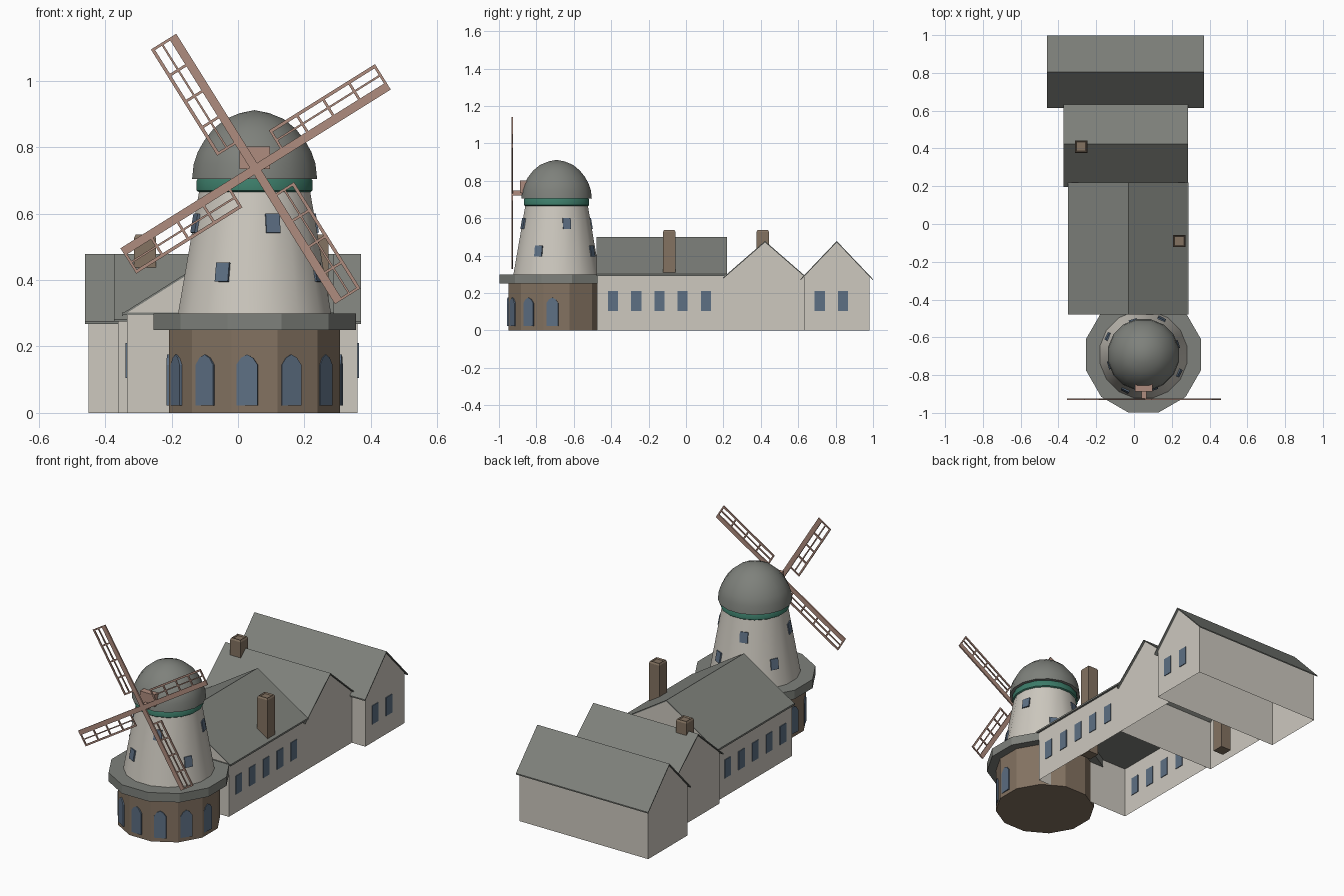
import bpy, bmesh, math
from math import radians, cos, sin, pi
from mathutils import Matrix, Vector

if "Cube" in bpy.data.objects:
    bpy.data.objects.remove(bpy.data.objects["Cube"])


def material(name, r, g, b):
    m = bpy.data.materials.new(name)
    m.use_nodes = True
    m.diffuse_color = (r, g, b, 1)
    m.node_tree.nodes["Principled BSDF"].inputs["Base Color"].default_value = (r, g, b, 1)
    return m


PLASTER = material("pale plaster", .61, .58, .52)
SLATE = material("grey slate", .21, .22, .2)
BRICK = material("brown brick", .23, .17, .12)
GLASS = material("blue grey glass", .11, .16, .23)
GREEN = material("green paint", .045, .2, .14)
TIMBER = material("rosy timber", .43, .265, .21)

CX, CY = .05, -.692      # mill axis


def finish(name, bm, mat, smooth=False):
    bmesh.ops.recalc_face_normals(bm, faces=bm.faces)
    me = bpy.data.meshes.new(name)
    bm.to_mesh(me)
    bm.free()
    me.materials.append(mat)
    ob = bpy.data.objects.new(name, me)
    bpy.context.collection.objects.link(ob)
    if smooth:
        bpy.ops.object.select_all(action='DESELECT')
        ob.select_set(True)
        bpy.context.view_layer.objects.active = ob
        bpy.ops.object.shade_smooth_by_angle(angle=radians(40))
    return ob


def add_box(bm, lo, hi):
    lo, hi = Vector(lo), Vector(hi)
    m = Matrix.Translation((lo + hi) / 2) @ Matrix.Diagonal((*(hi - lo), 1))
    return bmesh.ops.create_cube(bm, size=1, matrix=m)["verts"]


def box(name, lo, hi, mat):
    bm = bmesh.new()
    add_box(bm, lo, hi)
    return finish(name, bm, mat)


def prism(name, pts, axis, a, b, mat, open_bottom=False):
    """Extrude a (u, z) profile from a to b along the x or y axis."""
    bm = bmesh.new()
    rings = [[bm.verts.new((t, u, z) if axis == 'x' else (u, t, z)) for u, z in pts] for t in (a, b)]
    n = len(pts)
    for ring in rings:
        bm.faces.new(ring)
    for i in range(n - 1 if open_bottom else n):
        j = (i + 1) % n
        bm.faces.new((rings[0][i], rings[0][j], rings[1][j], rings[1][i]))
    return finish(name, bm, mat)


def lathe(name, profile, sides, mat, smooth=True):
    """Closed stack of rings about the mill axis, with a flat facing the front."""
    bm = bmesh.new()
    rings = []
    for r, z in profile:
        rings.append([bm.verts.new((CX + r * cos(a), CY + r * sin(a), z))
                      for a in (2 * pi * (k + .5) / sides for k in range(sides))])
    for lo, hi in zip(rings, rings[1:]):
        for k in range(sides):
            j = (k + 1) % sides
            bm.faces.new((lo[k], lo[j], hi[j], hi[k]))
    bm.faces.new(rings[0])
    bm.faces.new(rings[-1])
    bmesh.ops.remove_doubles(bm, verts=bm.verts, dist=1e-4)
    return finish(name, bm, mat, smooth)


def plate(name, pts, radius, z, angle, tilt=0):
    """Thin glass plate of (width, height) outline facing outwards from the mill."""
    m = (Matrix.Translation((CX, CY, 0)) @ Matrix.Rotation(radians(angle), 4, 'Z')
         @ Matrix.Translation((radius, 0, z)) @ Matrix.Rotation(-tilt, 4, 'Y'))
    bm = bmesh.new()
    face = bm.faces.new([bm.verts.new((-.004, u, w)) for u, w in pts])
    new = bmesh.ops.extrude_face_region(bm, geom=[face])["geom"]
    bmesh.ops.translate(bm, verts=[v for v in new if isinstance(v, bmesh.types.BMVert)], vec=(.008, 0, 0))
    bm.transform(m)
    return finish(name, bm, GLASS)


# Halls: open-bottomed gabled walls under thin overhanging roofs
def hall(name, axis, ends, span, ridge, slope, over_end, over_eave):
    lo, hi = span
    mid, half, t = (lo + hi) / 2, (hi - lo) / 2, .007
    wall_z = ridge - t / 2 - slope * half
    prism(name + "_walls", [(lo, 0), (lo, wall_z), (mid, ridge - t / 2), (hi, wall_z), (hi, 0)],
          axis, *ends, PLASTER, True)
    reach = half + over_eave
    eave = ridge - slope * reach
    prism(name + "_roof", [(mid - reach, eave), (mid, ridge), (mid + reach, eave),
                           (mid + reach, eave - t), (mid, ridge - t), (mid - reach, eave - t)],
          axis, ends[0] - over_end, ends[1] + over_end, SLATE)


hall("main_hall", 'y', (-.475, .215), (-.335, .275), .5, .63, .004, .014)
box("main_hall_ceiling", (-.349, -.479, .295), (.289, .219, .302), SLATE)
hall("middle_hall", 'x', (-.362, .275), (.215, .63), .478, .87, .012, .018)
hall("rear_hall", 'x', (-.45, .36), (.63, .982), .478, 1.05, .011, .017)


def hall_window(name, x, y):
    box(name, (x - .004, y - .027, .105), (x + .004, y + .027, .21), GLASS)


for i in range(5):
    y = -.39 + .124 * i
    hall_window(f"main_window_left_{i}", .275, y)
    hall_window(f"main_window_right_{i}", -.335, y)
for y in (.715, .84):
    hall_window("rear_window", .36, y)

# Chimneys with a tapered, hollowed head
for x, y in ((.24, -.09), (-.28, .41)):
    bm = bmesh.new()
    add_box(bm, (x - .033, y - .033, 0), (x + .033, y + .033, .527))
    top = max(bm.faces, key=lambda f: f.calc_center_median().z)
    bmesh.ops.inset_region(bm, faces=[top], thickness=.007, depth=.01)
    bmesh.ops.inset_region(bm, faces=[top], thickness=.005, depth=-.008)
    finish("chimney", bm, BRICK)

# Mill tower
flat = 1 / cos(pi / 12)
lathe("brick_base", [(.258 * flat, 0), (.258 * flat, .255)], 12, BRICK, False)
lathe("gallery", [(.305 * flat, .25), (.305 * flat, .3)], 12, SLATE, False)
lathe("tower", [(.235, .3), (.17, .67)], 16, PLASTER)
lathe("green_ring", [(.168, .663), (.178, .67), (.178, .7), (.17, .71)], 16, GREEN)
lathe("dome_cap", [(.192, .705), (.187, .75), (.175, .785), (.155, .82), (.127, .855),
                   (.09, .885), (.045, .903), (0, .912)], 16, SLATE)

# Arched base windows and small tower windows
arch = [(-.032, .023), (.032, .023), (.032, .145), (.018, .166), (0, .176), (-.018, .166), (-.032, .145)]
for k in range(7):
    plate(f"arched_window_{k}", arch, .26, 0, -185 + 30 * k)
small = [(-.022, -.029), (.022, -.029), (.022, .029), (-.022, .029)]
tilt = math.atan2(.065, .37)
for k in range(4):
    plate(f"lower_tower_window_{k}", small, .213, .424, -117 + 90 * k, tilt)
    plate(f"upper_tower_window_{k}", small, .187, .571, -73 + 90 * k, tilt)

# Sail shaft and its housing
HUB = Vector((.053, -.928, .735))
box("shaft_housing", (.005, -.888, .735), (.097, -.8, .802), TIMBER)
box("sail_shaft", (HUB.x - .014, -.924, .721), (HUB.x + .014, -.84, .748), TIMBER)

# Four lattice sails, built along local x and turned about the hub
bm = bmesh.new()
for k in range(4):
    parts = add_box(bm, (0, -.004, -.013), (.472, .004, .013))
    for w, h in ((.072, .005), (.04, .003)):
        parts += add_box(bm, (.095, -.003, w - h), (.472, .003, w + h))
    for i in range(5):
        s = .099 + .0923 * i
        parts += add_box(bm, (s - .004, -.003, .01), (s + .004, .003, .077))
    turn = Matrix.Translation(HUB) @ Matrix.Rotation(-radians(32 + 90 * k), 4, 'Y')
    bmesh.ops.transform(bm, matrix=turn, verts=parts)
finish("sails", bm, TIMBER)
